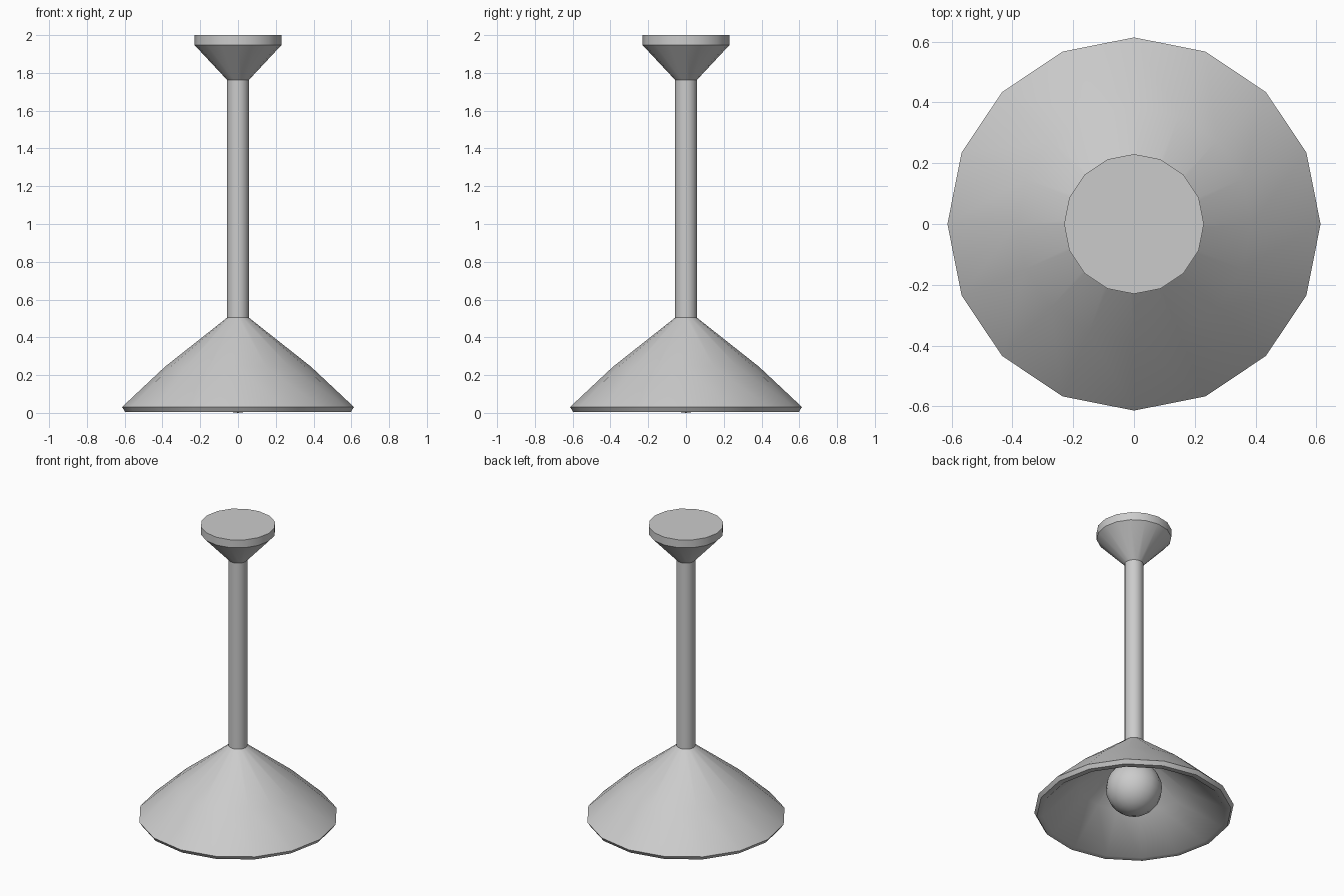
import bpy, bmesh
from math import pi, sin, cos, radians

if "Cube" in bpy.data.objects:
    bpy.data.objects.remove(bpy.data.objects["Cube"])

SIDES = 16


def lathe(name, profile, smooth=30):
    """Revolve (radius, z) points about z; zero-radius points become poles."""
    bm = bmesh.new()
    rings = []
    for r, z in profile:
        if r == 0:
            rings.append([bm.verts.new((0, 0, z))] * SIDES)
        else:
            rings.append([bm.verts.new((r * cos(2 * pi * i / SIDES),
                                        r * sin(2 * pi * i / SIDES), z))
                          for i in range(SIDES)])
    for a, b in zip(rings, rings[1:]):
        for i in range(SIDES):
            j = (i + 1) % SIDES
            corners = list(dict.fromkeys((a[i], a[j], b[j], b[i])))
            if len(corners) > 2:
                bm.faces.new(corners)
    bmesh.ops.recalc_face_normals(bm, faces=bm.faces)
    mesh = bpy.data.meshes.new(name)
    bm.to_mesh(mesh)
    bm.free()
    obj = bpy.data.objects.new(name, mesh)
    bpy.context.collection.objects.link(obj)
    bpy.ops.object.select_all(action='DESELECT')
    obj.select_set(True)
    bpy.context.view_layer.objects.active = obj
    bpy.ops.object.shade_smooth_by_angle(angle=radians(smooth))
    return obj


# Ceiling mount: flat disc over an inverted cone
lathe("ceiling_mount", [(0, 2.0), (0.23, 2.0), (0.23, 1.947),
                        (0.058, 1.763), (0, 1.763)])

# Hanging rod, running through the shade down to the bulb
lathe("rod", [(0, 1.763), (0.058, 1.763), (0.058, 0.33), (0, 0.33)])

# Shade: hollow shell, bent halfway down, with a narrow flat rim
lathe("shade", [(0.058, 0.504), (0.387, 0.244), (0.614, 0.031),
                (0.598, 0.006), (0.562, 0.006), (0.345, 0.21),
                (0.058, 0.435)], smooth=48)

# Bulb: round globe under the shade
R = 0.173
lathe("bulb", [(0, 0)] + [(R * sin(pi * k / 12), R - R * cos(pi * k / 12))
                          for k in range(1, 12)] + [(0, 2 * R)])
